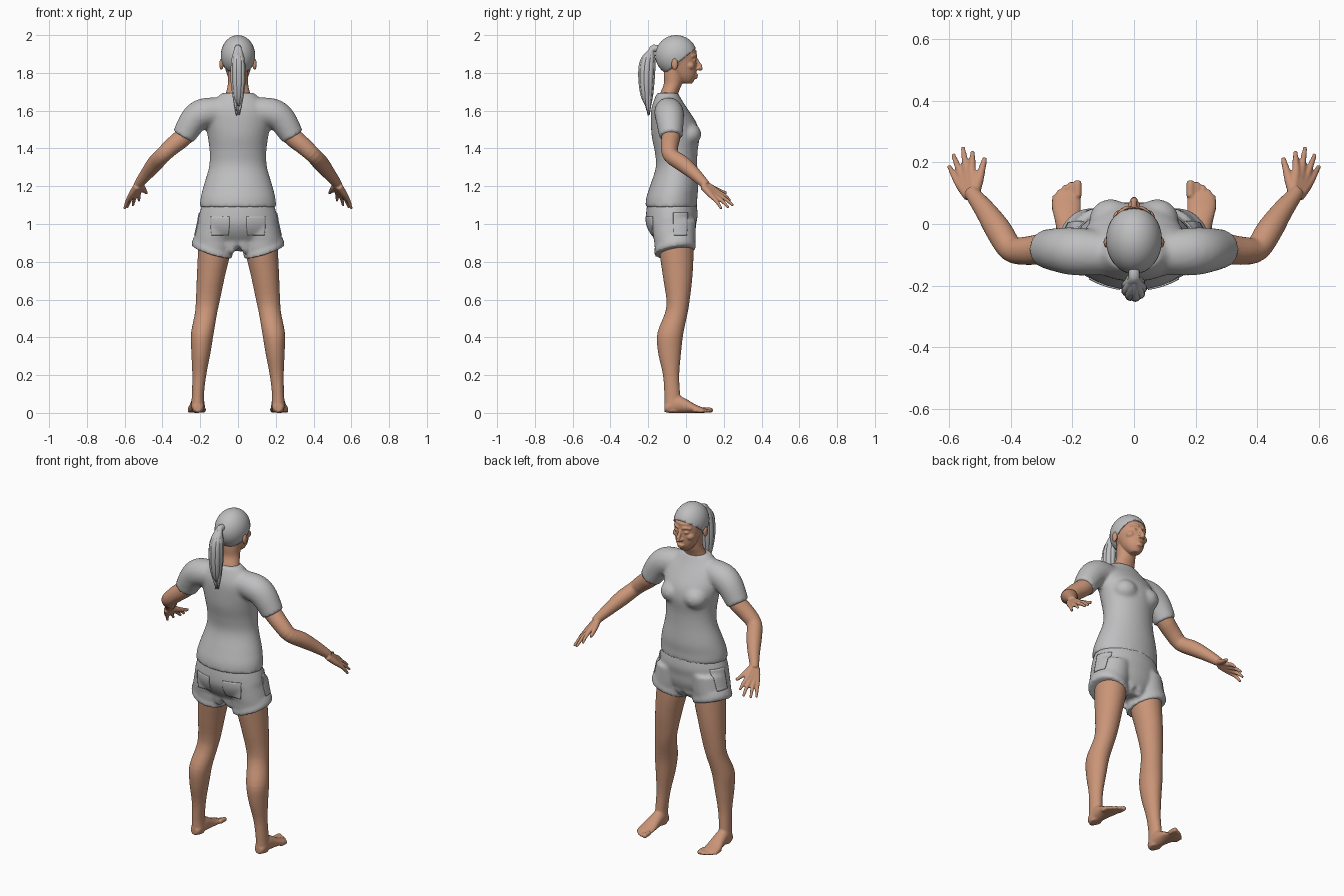
import bpy, bmesh, math, random
from mathutils import Vector, Matrix

cube = bpy.data.objects.get("Cube")
if cube:
    bpy.data.objects.remove(cube, do_unlink=True)
random.seed(4)
X, Y, Z = Vector((1, 0, 0)), Vector((0, 1, 0)), Vector((0, 0, 1))


def material(name, rgb):
    m = bpy.data.materials.new(name)
    m.use_nodes = True
    m.diffuse_color = (*rgb, 1)
    m.node_tree.nodes["Principled BSDF"].inputs["Base Color"].default_value = (*rgb, 1)
    return m


SKIN = material("tan_skin", (0.59, 0.30, 0.185))
GREY = material("light_grey", (0.52, 0.52, 0.53))


def spline(rows, k=4):
    """Catmull-Rom interpolation of rows of numbers."""
    p = [rows[0], *rows, rows[-1]]
    out = []
    for a, b, c, d in zip(p, p[1:], p[2:], p[3:]):
        for i in range(k):
            t = i / k
            out.append([0.5 * (2 * q + (r - o) * t + (2 * o - 5 * q + 4 * r - s) * t * t
                               + (3 * q - o - 3 * r + s) * t ** 3)
                        for o, q, r, s in zip(a, b, c, d)])
    return out + [list(rows[-1])]


def bridge(bm, frames, n):
    """Closed skin over elliptical rings given as (centre, axis, axis)."""
    rings = []
    for c, u, v in frames:
        angles = [2 * math.pi * i / n for i in range(n)]
        rings.append([bm.verts.new(c + u * math.cos(a) + v * math.sin(a)) for a in angles])
    for lo, hi in zip(rings, rings[1:]):
        for i in range(n):
            j = (i + 1) % n
            bm.faces.new((lo[i], lo[j], hi[j], hi[i]))
    bm.faces.new(rings[0][::-1])
    bm.faces.new(rings[-1])


def loft(bm, rows, side=1, v=Y, n=28):
    """Rows are x, y, z, half width, half depth."""
    bridge(bm, [(Vector((side * x, y, z)), X * a, v * b)
                for x, y, z, a, b in spline(rows)], n)


def tube(bm, rows, side=1, ref=Z, n=14):
    """Rows are x, y, z, radius."""
    pts = spline(rows)
    cs = [Vector((side * p[0], p[1], p[2])) for p in pts]
    frames = []
    for i, c in enumerate(cs):
        t = (cs[min(i + 1, len(cs) - 1)] - cs[max(i - 1, 0)]).normalized()
        u = t.cross(ref).normalized()
        frames.append((c, u * pts[i][3], u.cross(t) * pts[i][3]))
    bridge(bm, frames, n)


def ball(bm, centre, radii):
    bmesh.ops.create_uvsphere(bm, u_segments=32, v_segments=20, radius=1,
                              matrix=Matrix.Translation(centre) @ Matrix.Diagonal((*radii, 1)))


def finish(bm, name, mat, voxel=0, smooth=0):
    bmesh.ops.recalc_face_normals(bm, faces=bm.faces)
    for f in bm.faces:
        f.smooth = True
    me = bpy.data.meshes.new(name)
    bm.to_mesh(me)
    bm.free()
    me.materials.append(mat)
    ob = bpy.data.objects.new(name, me)
    bpy.context.collection.objects.link(ob)
    if voxel:
        r = ob.modifiers.new("blend", "REMESH")
        r.mode, r.voxel_size, r.use_smooth_shade = "VOXEL", voxel, True
        s = ob.modifiers.new("soften", "SMOOTH")
        s.factor, s.iterations = 0.5, smooth
    return ob


# Shirt: torso, bust and sleeves
bm = bmesh.new()
loft(bm, [(0, -.078, 1.09, .202, .138), (0, -.075, 1.14, .198, .135), (0, -.063, 1.2, .183, .128),
          (0, -.05, 1.3, .154, .11), (0, -.052, 1.38, .15, .113), (0, -.055, 1.46, .16, .126),
          (0, -.064, 1.53, .172, .122), (0, -.085, 1.6, .17, .1), (0, -.095, 1.65, .13, .077),
          (0, -.098, 1.695, .085, .055)], n=40)
for s in (1, -1):
    ball(bm, (s * .075, .015, 1.475), (.07, .066, .062))
    tube(bm, [(.09, -.095, 1.6, .07), (.18, -.09, 1.588, .078), (.235, -.085, 1.55, .074),
              (.29, -.08, 1.462, .062)], s, n=24)
finish(bm, "shirt", GREY, .01, 7)

# Shorts: hips and slanted legs
bm = bmesh.new()
loft(bm, [(0, -.075, 1.11, .188, .13), (0, -.075, 1.05, .206, .137), (0, -.078, 1, .212, .132),
          (0, -.07, .95, .2, .118), (0, -.06, .9, .14, .09), (0, -.06, .875, .08, .07)], n=40)
for s in (1, -1):
    loft(bm, [(.11, -.065, 1.02, .1, .118), (.122, -.062, .94, .106, .113), (.134, -.058, .89, .104, .107),
              (.136, -.058, .875, .108, .11), (.137, -.058, .85, .107, .109)], s)
for v in bm.verts:
    if v.co.z < .9 and abs(v.co.x) > .02:
        v.co.z += (abs(v.co.x) - .136) * .3 + (v.co.y + .058) * .15
shorts = finish(bm, "shorts", GREY, .009, 4)


# Pockets: thin patches laid on the shorts
def pocket(name, place, rows, cols, axis):
    bm = bmesh.new()
    bmesh.ops.create_grid(bm, x_segments=12, y_segments=12, size=.5)
    for v in bm.verts:
        a, b = v.co.x * cols, v.co.y * rows
        a *= 1 - .2 * max(0, -v.co.y)
        v.co = Vector(place) + (Vector((a, 0, b)) if axis == "y" else Vector((0, a, b)))
    ob = finish(bm, name, GREY)
    w = ob.modifiers.new("lay", "SHRINKWRAP")
    w.target, w.wrap_method, w.offset = shorts, "PROJECT", .002
    w.use_project_x, w.use_project_y = axis == "x", axis == "y"
    w.use_negative_direction = True
    w.use_positive_direction = True
    t = ob.modifiers.new("thickness", "SOLIDIFY")
    t.thickness, t.offset = .006, 0


for s, side in ((1, "left"), (-1, "right")):
    pocket(side + "_back_pocket", (s * .095, -.3, .99), .1, .1, "y")
    pocket(side + "_side_pocket", (s * .35, -.03, 1), .12, .075, "x")

for s, side in ((1, "left"), (-1, "right")):
    # Arm, palm and fingers
    bm = bmesh.new()
    tube(bm, [(.22, -.085, 1.54, .048), (.285, -.08, 1.465, .05), (.35, -.087, 1.41, .046),
              (.4, -.08, 1.363, .042), (.44, -.02, 1.32, .043), (.48, .04, 1.27, .035),
              (.52, .092, 1.22, .026), (.53, .107, 1.205, .023)], s, n=20)
    tips = [(.524, .236, 1.122), (.556, .25, 1.097), (.588, .226, 1.086), (.601, .188, 1.08)]
    for i, tip in enumerate(tips):
        t = i / 3
        wrist = Vector((.515, .1, 1.212)).lerp(Vector((.535, .09, 1.2)), t)
        knuckle = Vector((.526, .172, 1.168)).lerp(Vector((.574, .14, 1.143)), t)
        middle = knuckle.lerp(Vector(tip), .5) + Vector((0, 0, .006))
        tube(bm, [(*wrist, .019), (*wrist.lerp(knuckle, .6), .017), (*knuckle, .013),
                  (*middle, .0105), (*tip, .007)], s)
    tube(bm, [(.52, .1, 1.21, .02), (.505, .14, 1.19, .016), (.494, .178, 1.175, .012),
              (.484, .215, 1.163, .008)], s)
    finish(bm, side + "_arm", SKIN, .005, 3)

    # Leg, foot and toes
    bm = bmesh.new()
    loft(bm, [(.122, -.055, .96, .084, .09), (.126, -.05, .85, .086, .09), (.144, -.044, .72, .074, .078),
              (.159, -.042, .6, .064, .062), (.169, -.051, .53, .059, .06), (.189, -.083, .42, .06, .069),
              (.196, -.087, .32, .051, .061), (.205, -.079, .2, .037, .043), (.212, -.073, .1, .032, .042),
              (.213, -.07, .04, .034, .044), (.213, -.07, .004, .028, .036)], s)
    loft(bm, [(.213, -.115, .026, .02, .02), (.213, -.095, .033, .032, .033), (.213, -.05, .047, .036, .047),
              (.215, 0, .037, .04, .037), (.219, .05, .022, .047, .022), (.219, .085, .015, .045, .015),
              (.217, .1, .012, .036, .012)], s, v=Z)
    for x, y, r in ((.183, .143, .014), (.206, .138, .01), (.225, .127, .01), (.243, .113, .0095), (.258, .095, .009)):
        tube(bm, [(x, y - .055, r + .003, r), (x, y - .02, r + .001, r), (x, y - .006, r, r * .9),
                  (x, y, r, r * .5)], s)
    finish(bm, side + "_leg", SKIN, .006, 3)

# Head: neck, skull, face and ears
bm = bmesh.new()
loft(bm, [(0, -.1, 1.65, .08, .05), (0, -.088, 1.695, .064, .048), (0, -.07, 1.74, .054, .048),
          (0, -.066, 1.79, .054, .052), (0, -.06, 1.85, .056, .055)])
ball(bm, (0, -.052, 1.893), (.084, .104, .1))
loft(bm, [(0, .005, 1.744, .024, .028), (0, 0, 1.758, .04, .042), (0, -.008, 1.785, .056, .062),
          (0, -.02, 1.825, .068, .077), (0, -.032, 1.87, .076, .088), (0, -.042, 1.92, .078, .098)])
tube(bm, [(0, .05, 1.882, .008), (0, .066, 1.85, .01), (0, .079, 1.827, .012), (0, .066, 1.817, .009)])
ball(bm, (0, .022, 1.757), (.018, .018, .014))
ball(bm, (0, .053, 1.788), (.024, .012, .006))
ball(bm, (0, .05, 1.775), (.02, .013, .007))
for s in (1, -1):
    ball(bm, (s * .012, .064, 1.822), (.009, .01, .008))
    ball(bm, (s * .032, .041, 1.866), (.015, .014, .009))
    ball(bm, (s * .044, .02, 1.838), (.024, .026, .022))
    ball(bm, (s * .088, -.06, 1.846), (.011, .018, .031))
    tube(bm, [(.012, .054, 1.886, .007), (.03, .05, 1.893, .007), (.055, .032, 1.887, .006)], s)
finish(bm, "head", SKIN, .0045, 3)

# Hair cap trimmed along a slanted hairline
bm = bmesh.new()
ball(bm, (0, -.052, 1.892), (.091, .111, .108))
bmesh.ops.bisect_plane(bm, geom=bm.verts[:] + bm.edges[:] + bm.faces[:], plane_co=(0, .052, 1.93),
                       plane_no=(0, -.635, .77), clear_inner=True)
hair = finish(bm, "hair_cap", GREY)
t = hair.modifiers.new("thickness", "SOLIDIFY")
t.thickness, t.offset = .008, -1

# Ponytail of tapered strands
bm = bmesh.new()
for i in range(9):
    a = 2 * math.pi * i / 9
    c, d = math.cos(a), math.sin(a)
    end = 1.57 + .07 * random.random()
    tube(bm, [(0, -.14, 1.925, .02), (.006 * c, -.18, 1.925 + .006 * d, .014),
              (.02 * c, -.203 + .024 * d, 1.86, .018), (.024 * c, -.209 + .026 * d, 1.77, .018),
              (.018 * c, -.207 + .02 * d, 1.68, .013), (.008 * c, -.203 + .01 * d, end, .003)], ref=X, n=10)
finish(bm, "ponytail", GREY)
